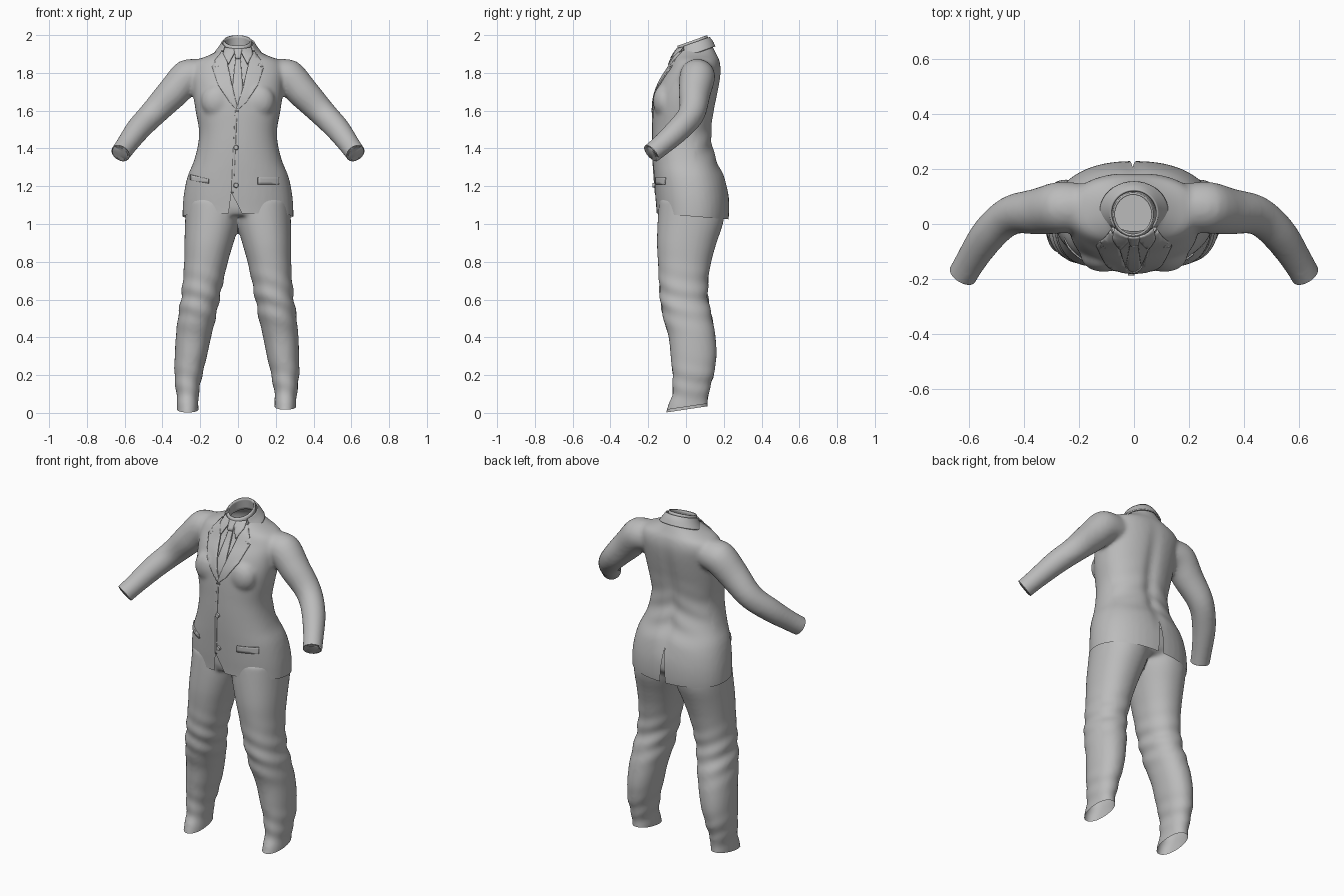
import bpy, bmesh, math
from mathutils import Vector, Matrix
from mathutils.bvhtree import BVHTree

cube = bpy.data.objects.get("Cube")
if cube:
    bpy.data.objects.remove(cube)

grey = bpy.data.materials.new("cloth grey")
grey.use_nodes = True
grey.diffuse_color = (0.5, 0.5, 0.5, 1)
grey.node_tree.nodes["Principled BSDF"].inputs["Base Color"].default_value = (0.5, 0.5, 0.5, 1)


def finish(bm, name, thick=0.0, angle=45):
    """Turn a bmesh into a shaded object, optionally with cloth thickness."""
    bmesh.ops.recalc_face_normals(bm, faces=bm.faces)
    mesh = bpy.data.meshes.new(name)
    bm.to_mesh(mesh)
    bm.free()
    obj = bpy.data.objects.new(name, mesh)
    bpy.context.collection.objects.link(obj)
    mesh.materials.append(grey)
    if thick:
        mod = obj.modifiers.new("thickness", 'SOLIDIFY')
        mod.thickness = thick
        mod.offset = 0
    bpy.ops.object.select_all(action='DESELECT')
    obj.select_set(True)
    bpy.context.view_layer.objects.active = obj
    bpy.ops.object.shade_smooth_by_angle(angle=math.radians(angle))
    return obj


def loft(bm, rings, steps=4, power=2.0, cap=True, n=40):
    """Skin smoothly interpolated rings, each given as (centre, u axis, v axis)."""
    def at(i):
        return rings[max(0, min(i, len(rings) - 1))]

    def blend(a, b, c, d, t):
        return b + (c - a) * (t / 2) + (a * 2 - b * 5 + c * 4 - d) * (t * t / 2) \
            + (b * 3 - c * 3 + d - a) * (t ** 3 / 2)
    path = []
    for i in range(len(rings) - 1):
        for s in range(steps):
            path.append([blend(*q, s / steps) for q in zip(at(i - 1), at(i), at(i + 1), at(i + 2))])
    path.append(rings[-1])
    loops = []
    for c, u, v in path:
        loop = []
        for k in range(n):
            co, si = math.cos(math.tau * k / n), math.sin(math.tau * k / n)
            loop.append(bm.verts.new(c + u * math.copysign(abs(co) ** (2 / power), co)
                                     + v * math.copysign(abs(si) ** (2 / power), si)))
        loops.append(loop)
    for a, b in zip(loops, loops[1:]):
        for k in range(n):
            bm.faces.new((a[k], a[k - 1], b[k - 1], b[k]))
    if cap:
        bm.faces.new(loops[0])
        bm.faces.new(loops[-1][::-1])
    bmesh.ops.recalc_face_normals(bm, faces=bm.faces)


def flat(z, x0, x1, y0, y1, tilt=0.0):
    """Ring from its extents, optionally rising toward the back."""
    ry = (y1 - y0) / 2
    return (Vector(((x0 + x1) / 2, (y0 + y1) / 2, z)), Vector(((x1 - x0) / 2, 0, 0)),
            Vector((0, ry, ry * tilt)))


def tube(points):
    """Round rings that follow a path of (x, y, z, radius)."""
    out = []
    for i, (x, y, z, r) in enumerate(points):
        a, b = points[max(i - 1, 0)], points[min(i + 1, len(points) - 1)]
        t = (Vector(b[:3]) - Vector(a[:3])).normalized()
        u = t.cross(Vector((0, 1, 0))).normalized()
        out.append((Vector((x, y, z)), u * r, t.cross(u) * r))
    return out


def fuse(bm, voxel=0.011):
    """Merge overlapping solids into one soft skin."""
    obj = finish(bm, "fuse_helper")
    mod = obj.modifiers.new("remesh", 'REMESH')
    mod.mode = 'VOXEL'
    mod.voxel_size = voxel
    mod = obj.modifiers.new("smooth", 'SMOOTH')
    mod.iterations = 8
    out = bmesh.new()
    out.from_object(obj, bpy.context.evaluated_depsgraph_get())
    bpy.data.objects.remove(obj)
    return out


def slice_off(bm, point, normal, where=lambda c: True):
    """Cut away everything beyond a plane, within a region."""
    faces = [f for f in bm.faces if where(f.calc_center_median())]
    geom = set(faces)
    for f in faces:
        geom.update(f.verts, f.edges)
    bmesh.ops.bisect_plane(bm, geom=list(geom), plane_co=point, plane_no=normal, clear_outer=True)


def wedge(bm, apex, a, b, side):
    """Open a V between two lines in the front (-1) or back (+1)."""
    p = Vector(apex)
    da, db = Vector(a) - p, Vector(b) - p
    for d in (da, db):
        bmesh.ops.bisect_plane(bm, geom=bm.verts[:] + bm.edges[:] + bm.faces[:],
                               plane_co=(p.x, 0, p.y), plane_no=(d.y, 0, -d.x))
    gone = []
    for f in bm.faces:
        c = f.calc_center_median()
        q = Vector((c.x, c.z)) - p
        if (c.y - 0.02) * side > 0 and da.cross(q) > 0 and q.cross(db) > 0:
            gone.append(f)
    bmesh.ops.delete(bm, geom=gone, context='FACES')


# Jacket body, chest and sleeves
TORSO = [(.96, .29, -.155, .215), (1.05, .294, -.155, .228), (1.15, .288, -.163, .226),
         (1.25, .268, -.17, .205), (1.33, .235, -.175, .168), (1.42, .212, -.178, .144),
         (1.5, .207, -.178, .14), (1.6, .225, -.176, .152), (1.68, .236, -.168, .168),
         (1.76, .242, -.138, .182), (1.82, .245, -.1, .186), (1.865, .22, -.077, .178),
         (1.895, .15, -.062, .163), (1.93, .092, -.038, .146), (1.98, .078, -.02, .12)]
ARM = [(.17, .06, 1.79, .085), (.265, .06, 1.778, .094), (.35, .045, 1.69, .084),
       (.45, .03, 1.585, .071), (.53, -.04, 1.5, .065), (.6, -.145, 1.405, .055),
       (.65, -.235, 1.335, .053)]
WRIST, AIM = Vector((.62, -.185, 1.375)), Vector((.42, -.7, -.58))
SIDES = {"left": 1, "right": -1}

bm = bmesh.new()
loft(bm, [flat(z, -w, w, f, b) for z, w, f, b in TORSO], power=2.25)
for s in SIDES.values():
    loft(bm, tube([(x * s, y, z, r) for x, y, z, r in ARM]))
    bmesh.ops.create_uvsphere(bm, u_segments=24, v_segments=16, radius=1,
                              matrix=Matrix.LocRotScale(Vector((s * .11, -.115, 1.65)), None,
                                                        Vector((.085, .06, .09))))
body = fuse(bm)
for v in body.verts:
    x, y, z = v.co
    if y > 0.05 and 1.15 < z < 1.88:  # spine hollow and waist folds
        v.co.y -= .014 * math.exp(-(x / .04) ** 2) * math.sin((z - 1.15) / .73 * math.pi)
        v.co.y += .003 * math.sin(z * 55 + abs(x) * 25) * math.exp(-((z - 1.4) / .12) ** 2)
skin = BVHTree.FromBMesh(body)

slice_off(body, (0, 0, 1.043), (0, -.08, -1), lambda c: abs(c.x) < .4 and c.z < 1.25)
slice_off(body, (0, .03, 1.932), (0, -.3, 1), lambda c: abs(c.x) < .2 and c.z > 1.8)
for s in SIDES.values():
    slice_off(body, (WRIST.x * s, WRIST.y, WRIST.z), (AIM.x * s, AIM.y, AIM.z),
              lambda c: c.x * s > .5)
wedge(body, (-.01, 1.6), (.07, 1.9), (-.075, 1.9), -1)
wedge(body, (-.035, 1.165), (-.052, 1.04), (.03, 1.04), -1)
wedge(body, (-.005, 1.23), (-.022, 1.02), (.016, 1.02), 1)
finish(body, "jacket")


def surface_y(x, z):
    hit = skin.ray_cast(Vector((x, -1, z)), Vector((0, 1, 0)))[0]
    return hit.y if hit else skin.find_nearest(Vector((x, -.1, z)))[0].y


def panel(name, outline, lift=.003, thick=.007, mirror=1):
    """Cloth piece drawn as (x, z) points and draped over the jacket front."""
    bm = bmesh.new()
    bm.faces.new([bm.verts.new((x * mirror, 0, z)) for x, z in outline])
    bmesh.ops.triangulate(bm, faces=bm.faces)
    for axis in (0, 2):
        lo = min(v.co[axis] for v in bm.verts)
        hi = max(v.co[axis] for v in bm.verts)
        no = Vector((axis == 0, 0, axis == 2))
        for i in range(1, int((hi - lo) / .015) + 1):
            bmesh.ops.bisect_plane(bm, geom=bm.verts[:] + bm.edges[:] + bm.faces[:],
                                   plane_co=no * (lo + i * .015), plane_no=no)
    for v in bm.verts:
        v.co.y = surface_y(v.co.x, v.co.z) - lift
    return finish(bm, name, thick)


# Shirt front, tie, lapels, collar points, pocket flaps
panel("shirt_front", [(-.03, 1.58), (.01, 1.58), (.085, 1.88), (.06, 1.925), (-.06, 1.925), (-.09, 1.88)],
      -.014, .002)
panel("tie_blade", [(-.012, 1.89), (.012, 1.89), (.026, 1.72), (-.008, 1.59), (-.03, 1.72)], -.004, .01)
panel("tie_knot", [(-.022, 1.925), (.022, 1.925), (.013, 1.875), (-.013, 1.875)], .004, .016)
LAPEL = [(-.004, 1.59), (.03, 1.73), (.066, 1.9), (.085, 1.915), (.122, 1.865), (.1, 1.828),
         (.137, 1.832), (.105, 1.735), (.045, 1.645)]
for side, s in SIDES.items():
    panel(side + "_lapel", [(x - .012 * (s > 0) * (z < 1.6), z) for x, z in LAPEL], mirror=s)
    panel(side + "_collar_point", [(.008, 1.925), (.05, 1.845), (.078, 1.9), (.07, 1.935)], .008, mirror=s)
panel("left_pocket_flap", [(.105, 1.21), (.215, 1.21), (.215, 1.247), (.105, 1.247)], mirror=1)
panel("right_pocket_flap", [(.155, 1.215), (.252, 1.232), (.252, 1.262), (.155, 1.237)], mirror=-1)
panel("front_edge", [(-.016, 1.6), (-.004, 1.6), (-.024, 1.165), (-.036, 1.165)], .001, .004)

for i, z in enumerate((1.405, 1.205)):
    bm = bmesh.new()
    spot = Vector((-.01, surface_y(-.01, z) - .004, z))
    bmesh.ops.create_cone(bm, cap_ends=True, segments=20, radius1=.014, radius2=.011, depth=.012,
                          matrix=Matrix.Translation(spot) @ Matrix.Rotation(math.pi / 2, 4, 'X'))
    finish(bm, ("upper", "lower")[i] + "_button", angle=30)

# Shirt collar and the jacket collar around it
bm = bmesh.new()
loft(bm, [flat(1.9, -.082, .078, -.052, .12, .33), flat(1.971, -.073, .067, -.04, .11, .37)], cap=False)
finish(bm, "shirt_collar", .008)
bm = bmesh.new()
loft(bm, [flat(1.902, -.122, .122, -.06, .152, .35), flat(1.935, -.098, .098, -.05, .138, .35),
          flat(1.958, -.084, .084, -.045, .122, .35)], cap=False)
front = [f for f in bm.faces if f.calc_center_median().y < -.015]
bmesh.ops.delete(bm, geom=front, context='FACES')
finish(bm, "jacket_collar", .008)

# Shirt cuffs folded into the sleeve ends
for side, s in SIDES.items():
    pts = [WRIST + AIM * d for d in (-.06, -.01, .004, .001)]
    rings = tube([(p.x * s, p.y, p.z, r) for p, r in zip(pts, (.036, .038, .041, .05))])
    bm = bmesh.new()
    loft(bm, rings, steps=2, cap=False)
    finish(bm, side + "_cuff")

# Trousers: seat and two legs fused, with open slanted hems
LEG = [(1.13, -.03, .275, -.142, .2), (1.02, -.012, .28, -.15, .2), (.9, .022, .282, -.154, .162),
       (.8, .05, .282, -.149, .134), (.7, .072, .287, -.144, .118), (.6, .092, .297, -.136, .118),
       (.5, .11, .311, -.12, .14), (.4, .133, .32, -.092, .157), (.3, .153, .324, -.082, .162),
       (.2, .176, .324, -.072, .147), (.1, .193, .312, -.073, .12), (.04, .194, .308, -.095, .117),
       (-.06, .192, .308, -.125, .117)]
bm = bmesh.new()
for s in SIDES.values():
    rings = []
    for z, x0, x1, y0, y1 in LEG:
        slip = .016 * max(0, 1 - z) * (s < 0)
        xs = sorted((s * (x0 + slip), s * (x1 + slip)))
        rings.append(flat(z, xs[0], xs[1], y0, y1))
    loft(bm, rings, power=2.15)
loft(bm, [flat(1.045, -.25, .25, -.13, .17), flat(1.09, -.278, .278, -.145, .208),
          flat(1.2, -.268, .268, -.15, .2)], power=2.2)
legs = fuse(bm)
for v in legs.verts:  # cloth folds behind the knee and above the hem
    x, y, z = v.co
    fold = math.exp(-((z - .6) / .12) ** 2) + .6 * math.exp(-((z - .15) / .1) ** 2)
    v.co += v.normal * (.004 * fold * math.sin(z * 60 + x * 22 + y * 12))
for s in SIDES.values():
    slice_off(legs, (0, 0, .018 + .014 * (s > 0)), (0, .15, -1), lambda c: c.x * s > 0 and c.z < .3)
finish(legs, "trousers")
